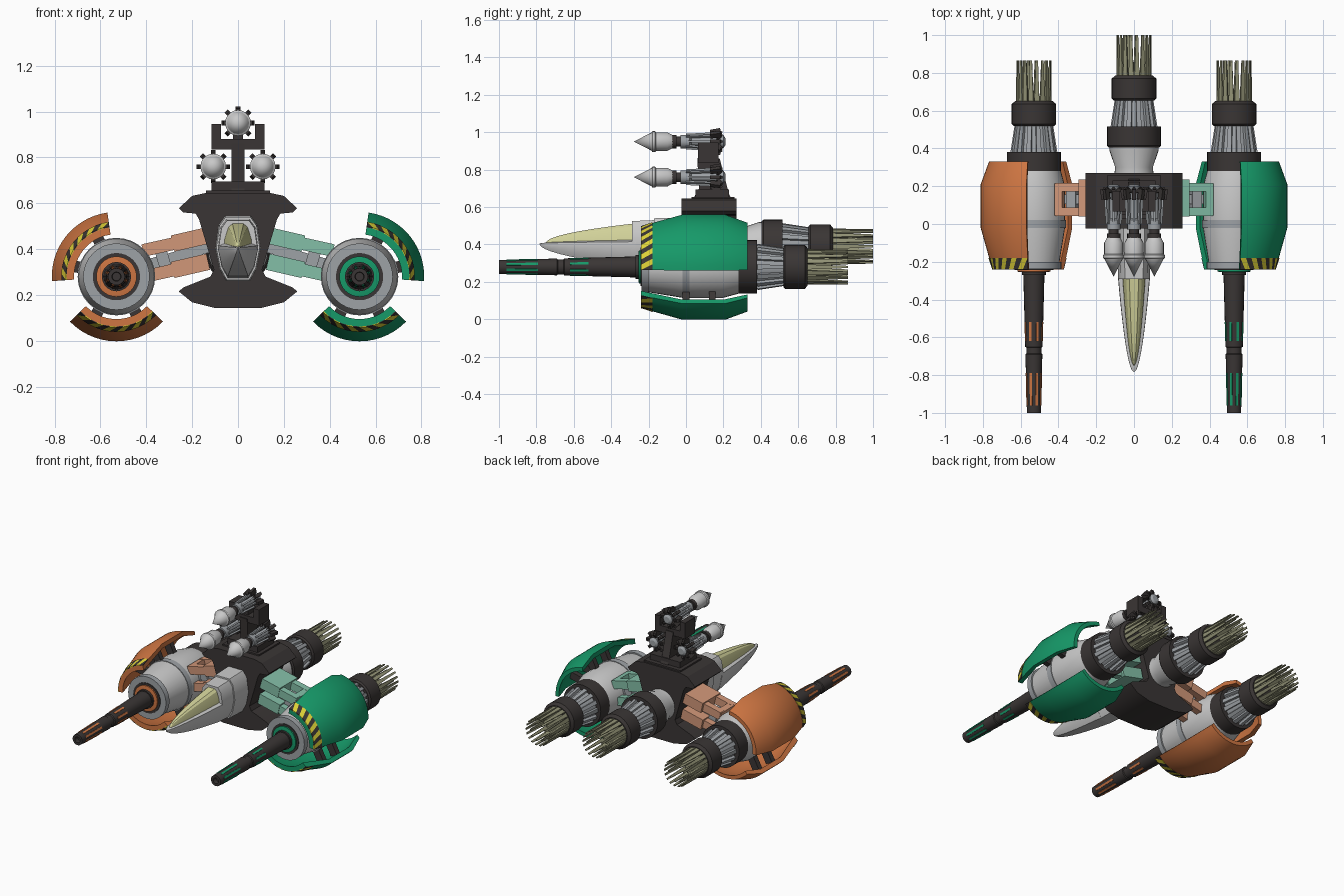
import bpy, bmesh, math
from mathutils import Vector as V

if "Cube" in bpy.data.objects:
    bpy.data.objects.remove(bpy.data.objects["Cube"])

COL = dict(light_grey=(.58, .58, .58), mid_grey=(.34, .36, .38), charcoal=(.042, .036, .035),
           orange=(.62, .18, .055), green=(.008, .32, .14), pale_orange=(.64, .31, .19),
           pale_green=(.23, .52, .39), canopy_khaki=(.66, .66, .33), olive=(.29, .29, .18),
           hazard_yellow=(.75, .66, .04))
MAT = {}
for k, c in COL.items():
    MAT[k] = bpy.data.materials.new(k)
    MAT[k].diffuse_color = (*c, 1)


def part(name, mat, *solids):
    """One object from solids; each solid is a list of closed rings that get skinned and capped."""
    bm = bmesh.new()
    for rows in solids:
        rings = [[bm.verts.new(p) for p in r] for r in rows]
        n = len(rings[0])
        for a, b in zip(rings, rings[1:]):
            for i in range(n):
                bm.faces.new((a[i], a[(i + 1) % n], b[(i + 1) % n], b[i]))
        bm.faces.new(rings[0])
        bm.faces.new(rings[-1])
        vs = [v for r in rings for v in r]
        bmesh.ops.remove_doubles(bm, verts=vs, dist=1e-5)
    bmesh.ops.recalc_face_normals(bm, faces=bm.faces)
    me = bpy.data.meshes.new(name)
    bm.to_mesh(me)
    bm.free()
    me.shade_smooth()
    me.set_sharp_from_angle(angle=math.radians(28))
    me.materials.append(MAT[mat])
    o = bpy.data.objects.new(name, me)
    bpy.context.collection.objects.link(o)
    return o


def pol(c, r, a, y, s=1):
    a = math.radians(a)
    return V((c[0] + s * r * math.cos(a), y, c[1] + r * math.sin(a)))


def lathe(c, prof, n=32):
    """Solid of revolution about the y axis through c=(x, z); profile is (y, r)."""
    return [[pol(c, max(r, 1e-6), 360 * i / n, y) for i in range(n)] for y, r in prof]


def arc(c, prof, a0, a1, s, n=14):
    """Closed (y, r) profile swept through part of a turn."""
    return [[pol(c, r, a0 + (a1 - a0) * i / n, y, s) for y, r in prof] for i in range(n + 1)]


def beam(p, q, w, h, up=(0, 0, 1), w2=None, h2=None):
    p, q = V(p), V(q)
    d = (q - p).normalized()
    side = d.cross(V(up)).normalized()
    u = side.cross(d)
    def ring(m, w, h):
        return [m + side * w * i / 2 + u * h * j / 2 for i, j in ((-1, -1), (1, -1), (1, 1), (-1, 1))]
    return [ring(p, w, h), ring(q, w2 or w, h2 or h)]


def spokes(c, n, y0, r0, y1, r1, w, h, w2=None, h2=None, off=0):
    """Beams running mostly along y, repeated round a centre."""
    out = []
    for i in range(n):
        a = 360 * i / n + off
        up = pol((0, 0), 1, a, 0)
        out.append(beam(pol(c, r0, a, y0), pol(c, r1, a, y1), w, h, up, w2, h2))
    return out


def box(x0, x1, y0, y1, z0, z1):
    return [[V((x, y, z)) for x, y in ((x0, y0), (x1, y0), (x1, y1), (x0, y1))] for z in (z0, z1)]


def thruster(name, c, y):
    # collar, ribbed cone, nozzle band and burner blades
    part(name + "_collar", "charcoal", lathe(c, [(y - .11, .135), (y - .1, .143), (y, .143)]))
    part(name + "_cone", "mid_grey", lathe(c, [(y, .108), (y + .15, .085)]),
         *spokes(c, 14, y, .113, y + .15, .09, .026, .022, .02))
    part(name + "_nozzle", "charcoal", lathe(c, [(y + .14, .108), (y + .15, .118), (y + .255, .118), (y + .27, .1)]))
    part(name + "_blades", "olive",
         *spokes(c, 18, y + .26, .088, y + .485, .09, .027, .012, .012, .006),
         *spokes(c, 9, y + .26, .055, y + .485, .058, .027, .012, .012, .006))


# ---- side engines ----
SHELL = [(-.24, .217), (-.18, .237), (-.02, .282), (.21, .282), (.33, .238),
         (.33, .212), (.2, .252), (-.02, .252), (-.24, .185)]
for s, tag, col, pale in ((1, "right", "green", "pale_green"), (-1, "left", "orange", "pale_orange")):
    c = (s * .53, .28)
    part(tag + "_engine_body", "light_grey",
         lathe(c, [(-.235, .105), (-.235, .13), (-.02, .165), (.2, .165), (.31, .135)]))
    part(tag + "_engine_band", "mid_grey", lathe(c, [(-.02, .169), (.02, .169)]),
         lathe(c, [(-.238, .145), (-.2, .145)]))
    part(tag + "_engine_seal", "charcoal", lathe(c, [(-.243, .103), (-.2, .103)]))
    part(tag + "_engine_ring", col, lathe(c, [(-.255, .07), (-.252, .088), (-.22, .088)]))
    thruster(tag + "_thruster", c, .38)
    # long barrel with inlaid stripes
    def rb(y):
        return .056 + (y + .25) * .0253
    part(tag + "_barrel", "charcoal", lathe(c, [
        (-.97, .018), (-1, .02), (-1, rb(-1)), (-.69, rb(-.69)), (-.685, .04), (-.655, .04),
        (-.65, rb(-.65)), (-.27, rb(-.25)), (-.27, .064), (-.24, .064)], 20))
    part(tag + "_barrel_stripes", col,
         *[b for y0, y1 in ((-.96, -.79), (-.62, -.52))
           for b in spokes(c, 8, y0, rb(y0) - .001, y1, rb(y1) - .001, .013, .006, off=22.5)])
    # armour shells, each with a slanted hazard band on its front edge
    for nm, a0, a1 in (("upper", -4, 82), ("lower", 224, 316)):
        part(f"{tag}_{nm}_shell", col, arc(c, SHELL, a0, a1, s))
        part(f"{tag}_{nm}_shell_struts", "charcoal",
             *[beam(pol(c, .14, a, y, s), pol(c, .262, a, y, s), .035, .05)
               for a in (a0 + 18, a1 - 18) for y in (.0, .14)])
        n, skew = 12, (a1 - a0) / 12
        cl = lambda a: min(max(a, a0), a1)
        stripes = {0: [], 1: []}
        for i in range(-1, n):
            lo, hi = a0 + i * skew, a0 + (i + 1) * skew
            ring = lambda d: [pol(c, r + d, cl(a), y, s) for a, y, r in (
                (lo, -.24, .217), (hi, -.24, .217), (hi + skew, -.18, .237), (lo + skew, -.18, .237))]
            if i == -1:  # triangular end piece
                ring = lambda d: [pol(c, r + d, a, y, s) for a, y, r in (
                    (a0, -.24, .217), (a0 + skew, -.18, .237), (a0, -.18, .237))]
            if i == n - 1:
                ring = lambda d: [pol(c, r + d, a, y, s) for a, y, r in (
                    (a1 - skew, -.24, .217), (a1, -.24, .217), (a1, -.18, .237))]
            stripes[i % 2].append([ring(-.002), ring(.004)])
        part(f"{tag}_{nm}_hazard_yellow", "hazard_yellow", *stripes[0])
        part(f"{tag}_{nm}_hazard_black", "charcoal", *stripes[1])
    # arm: inner blocks, paired bars, centre rod
    bars = []
    for z0, z1 in ((.46, .395), (.345, .28)):
        m = z0 + (z1 - z0) * .55
        bars.append(beam((s * .13, .137, z0), (s * .285, .137, m), .195, .072))
        for y in (.065, .195):
            bars.append(beam((s * .25, y, z0 + (z1 - z0) * .45), (s * .41, y, z1), .045, .055))
        bars.append(beam((s * .375, .13, z1 + .01), (s * .415, .13, z1), .17, .05))
    part(tag + "_arm", pale, *bars)
    part(tag + "_arm_rod", "mid_grey", beam((s * .12, .13, .41), (s * .42, .13, .325), .05, .045),
         beam((s * .3, .13, .36), (s * .35, .13, .345), .085, .07))

# ---- hull ----
half = [(.1, .143), (.2, .168), (.258, .215), (.24, .232), (.12, .28), (.105, .31), (.17, .53),
        (.185, .555), (.24, .56), (.258, .578), (.2, .632), (.14, .645)]
sec = half + [(-x, z) for x, z in reversed(half)]
part("hull", "charcoal", [[V((x, y, z)) for x, z in sec] for y in (-.025, .27)])


# nose and canopy: cross-sections shrinking toward the tip
def nose(pts, y0, zc, kx=1):
    rows = []
    for i in range(11):
        t = (i / 10) ** 1.7
        k = max(t ** .52, .003)
        rows.append([V((x * k * kx, y0 + (-.27 - y0) * t, zc + z * k)) for x, z in pts])
    return rows


low = [(.045, -.125), (.07, -.08), (.086, -.01), (.084, .01), (.06, .02)]
top = [(.063, -.01), (.06, .035), (.042, .09), (.025, .105)]
both = lambda h: h + [(-x, z) for x, z in reversed(h)]
part("nose", "light_grey", nose(both(low), -.785, .405))
part("canopy", "canopy_khaki", nose(both(top), -.75, .408))
frame = both([(.045, -.13), (.072, -.08), (.088, 0), (.075, .09), (.05, .125)])
part("cockpit_frame", "light_grey",
     [[V((x * k, y, .405 + z * k)) for x, z in frame] for y, k in ((-.29, .96), (-.17, 1), (-.17, 1.08), (0, 1.12))])

# centre engine
cc = (0, .39)
part("centre_engine_neck", "light_grey", lathe(cc, [(.25, .105), (.3, .1), (.39, .13), (.42, .13)]))
thruster("centre_thruster", cc, .515)

# ---- missile rack ----
fin = [(.03, .63), (.25, .63), (.23, .67), (.18, .86), (.06, .86), (.07, .7)]
part("rack_pylon", "charcoal", [[V((x, y, z)) for y, z in fin] for x in (-.028, .028)],
     box(-.14, .14, .03, .26, .63, .655), box(-.115, .115, .05, .23, .65, .695),
     box(-.115, .115, .065, .175, .835, .88),
     box(-.115, -.075, .065, .175, .835, .945), box(.075, .115, .065, .175, .835, .945),
     box(-.022, .022, .08, .16, .85, .93))

# ---- missiles ----
for name, c in (("top", (0, .95)), ("right", (.108, .76)), ("left", (-.108, .76))):
    part(name + "_missile_head", "light_grey", lathe(c, [
        (-.28, 0), (-.185, .048), (-.18, .056), (-.165, .056), (-.16, .05), (-.1, .05), (-.07, .034)], 20))
    part(name + "_missile_collar", "charcoal", lathe(c, [(-.075, .036), (-.05, .036), (-.05, .026), (-.02, .026)], 16),
         *spokes(c, 8, .13, .048, .185, .058, .02, .03),
         *spokes(c, 8, .17, .02, .19, .055, .012, .014))
    part(name + "_missile_body", "mid_grey", lathe(c, [(-.03, .036), (.02, .036), (.03, .022), (.17, .022), (.2, .035), (.21, .02)], 16),
         *spokes(c, 8, .0, .036, .15, .044, .01, .012))

for m in bpy.data.materials:
    if m.users and not m.is_grease_pencil:
        m.use_nodes = True
        m.node_tree.nodes["Principled BSDF"].inputs["Base Color"].default_value = m.diffuse_color
